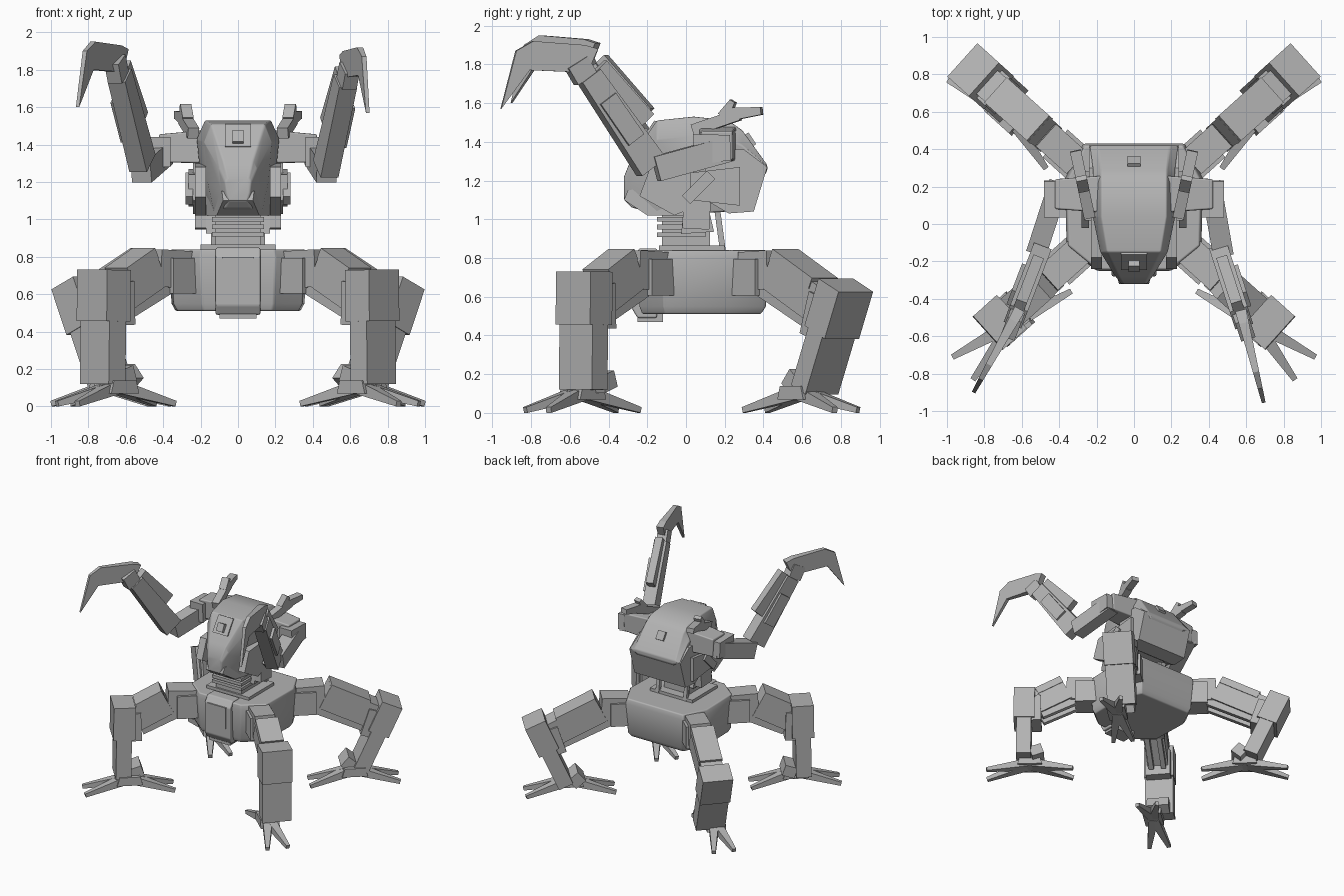
import bpy, bmesh
from math import cos, sin, radians
from mathutils import Vector

if "Cube" in bpy.data.objects:
    bpy.data.objects.remove(bpy.data.objects["Cube"])

shade = .45
colour = (shade, shade, shade, 1)
grey = bpy.data.materials.new("plain_grey")
grey.use_nodes = True
grey.diffuse_color = colour
grey.node_tree.nodes["Principled BSDF"].inputs["Base Color"].default_value = colour


def loft(name, rings, bevel=False):
    """Skin a closed solid through rings of equal length."""
    bm = bmesh.new()
    rows = [[bm.verts.new(point) for point in ring] for ring in rings]
    for lower, upper in zip(rows, rows[1:]):
        for i in range(len(lower)):
            bm.faces.new((lower[i - 1], lower[i], upper[i], upper[i - 1]))
    bm.faces.new(rows[0])
    bm.faces.new(rows[-1])
    bmesh.ops.recalc_face_normals(bm, faces=bm.faces)
    for face in bm.faces:
        face.smooth = bevel
    mesh = bpy.data.meshes.new(name)
    bm.to_mesh(mesh)
    bm.free()
    mesh.materials.append(grey)
    part = bpy.data.objects.new(name, mesh)
    bpy.context.collection.objects.link(part)
    if bevel:
        rounding = part.modifiers.new("rounding", "BEVEL")
        rounding.width = .01
        rounding.segments = 2
        rounding.harden_normals = True


def heading_axes(heading):
    along = Vector((cos(radians(heading)), sin(radians(heading))))
    return along, Vector((-along.y, along.x))


def prism(name, profile, origin=(0, 0), heading=90, half=.1, tip=None, side=1, shift=0, bevel=False):
    """Widen a (distance, height) profile sideways, tapering from half to tip along the heading."""
    along, across = heading_axes(heading)
    near = min(r for r, z in profile)
    length = max(r for r, z in profile) - near
    tip = half if tip is None else tip
    rings = []
    for sign in (-1, 1):
        ring = []
        for r, z in profile:
            width = half + (tip - half) * (r - near) / length
            spot = Vector(origin) + along * r + across * (shift + sign * width)
            ring.append((side * spot.x, spot.y, z))
        rings.append(ring)
    loft(name, rings, bevel)


def beam(name, start, end, thick, end_thick=None, **options):
    """Straight tapered bar between two (distance, height) joints."""
    start, end = Vector(start), Vector(end)
    normal = (end - start).orthogonal().normalized()
    a = normal * thick / 2
    b = normal * (end_thick or thick) / 2
    prism(name, [start - a, end - b, end + b, start + a], **options)


def mirrored(half_ring):
    return half_ring + [(-x, y, z) for x, y, z in reversed(half_ring)]


# Hull: one tapered outline stacked in layers
outline = [(.2, -.25), (.36, -.12), (.37, .24), (.27, .43)]
layers = {.51: .9, .55: .96, .8: 1, .84: .97}
loft("hull", [mirrored([(x * k, y * k, z) for x, y in outline]) for z, k in layers.items()], bevel=True)
prism("hull_front_panel", [(-.15, .85), (-.24, .85), (-.28, .8), (-.28, .54), (-.25, .49), (-.15, .49)],
      half=.12, bevel=True)
beam("front_panel_plate", (-.28, .62), (-.28, .8), .016, half=.085)
beam("hull_belly", (-.25, .5), (-.12, .5), .06)

# Neck
beam("neck_base", (-.14, .85), (.2, .85), .03, half=.2)
beam("neck_column", (0, .85), (0, 1.05), .25, half=.12)
for height in (.92, .96, 1):
    beam("neck_ring", (-.15, height), (.1, height), .025, half=.14)
beam("neck_joint", (.06, .93), (.05, 1.08), .17, .12, half=.17)

# Head: canopy swept from snout to the wedge back as (y, half width, bottom, top)
sections = [(-.32, .07, 1.1, 1.22), (-.28, .1, 1.06, 1.32), (-.15, .18, 1.03, 1.51), (.04, .22, 1.03, 1.53),
            (.22, .22, 1.04, 1.51), (.29, .22, 1.05, 1.46), (.42, .24, 1.25, 1.28)]
rings = []
for y, w, low, top in sections:
    rise = top - low
    rings.append(mirrored([(w * .7, y, low), (w * .9, y, low + rise * .35), (w, y, low + rise * .8), (w * .8, y, top)]))
loft("head", rings, bevel=True)
beam("head_hatch", (-.2, 1.37), (-.14, 1.5), .1, .05, half=.07)
beam("hatch_window", (-.22, 1.4), (-.19, 1.46), .08, half=.03)
beam("rear_hatch", (.35, 1.38), (.31, 1.44), .03, half=.035)
prism("chin", [(-.32, 1.1), (-.2, 1.02), (.1, 1.02), (.1, 1.2), (-.3, 1.15)], half=.08, tip=.2)
prism("rear_head_block", [(.1, 1.1), (.22, 1.03), (.35, 1.04), (.42, 1.27), (.3, 1.36), (.1, 1.36)], half=.24)

for side, tag in ((1, "left_"), (-1, "right_")):
    left = side > 0

    def paired(shape, name, *points, **options):
        shape(tag + name, *points, side=side, **options)

    # Plates and pods along the head
    paired(beam, "neck_cable", (.19, .84), (.16, 1.06), .03, origin=(.13, 0), half=.015)
    paired(prism, "cheek", [(-.24, 1.12), (-.06, 1.02), (.04, 1.06), (.04, 1.3), (-.18, 1.28)], origin=(.2, 0), half=.03)
    paired(beam, "side_pod", (.02, 1.17), (.28, 1.17), .14, .2, origin=(.23, 0), half=.035)
    paired(beam, "sensor", (0, 1.1), (.13, 1.23), .06, origin=(.26, 0), half=.02)
    paired(beam, "jaw_guard", (.05, .95), (.06, 1.13), .14, origin=(.2, 0), half=.03)

    # Forked horn
    horn = dict(origin=(.23, 0), heading=78, half=.03)
    paired(beam, "horn", (.04, 1.46), (.28, 1.54), .06, **horn)
    paired(beam, "horn_upper_fork", (.2, 1.53), (.25, 1.61), .06, .03, **horn)
    paired(beam, "horn_rear_fork", (.22, 1.54), (.4, 1.56), .07, .04, **horn)

    # Shoulder and upper arm
    paired(beam, "shoulder", (.15, 1.39), (.42, 1.38), .18, .15, origin=(0, .16), heading=0, tip=.08, bevel=True)
    paired(beam, "shoulder_cap", (.04, 1.36), (.23, 1.37), .16, .13, origin=(.42, 0), half=.06)
    paired(beam, "upper_arm", (-.05, 1.36), (.32, 1.26), .13, origin=(.42, .16), heading=-80 if left else -72, half=.055)

    # Forearm, wrist and blade; the right arm is raised and spread wider
    lift = Vector((0, 0 if left else .03))
    forearm = dict(origin=(.46 if left else .5, -.15), heading=-72 if left else -69)
    low, high = Vector((.03, 1.27)) + lift, Vector((.37, 1.74)) + lift
    back = Vector((-.07, .06))
    paired(beam, "forearm", low, high, .16, .12, half=.05, **forearm)
    paired(beam, "forearm_spine", low.lerp(high, .35) + back * 1.3, high + back * .8, .09, half=.03, **forearm)
    paired(beam, "forearm_guard", low.lerp(high, .3), low.lerp(high, .75), .1, half=.03, shift=.04, **forearm)
    paired(beam, "wrist", high - back / 4, high - back + lift / 2 + Vector((0, .13)), .12, half=.04, **forearm)
    blade = [(-.04, 1.88), (.03, 1.9), (.3, 1.92), (.39, 1.87), (.47, 1.57), (.32, 1.77), (.08, 1.76), (0, 1.79)]
    paired(prism, "blade", [Vector(point) + lift for point in blade], origin=(.58, -.5) if left else (.63, -.49),
           heading=-76 if left else -61, half=.03, tip=.01)

    # Legs: front shins stand upright, rear shins lean outward
    for end, hip, heading, foot, top in (("front_", (.3, -.15), -42, (.57, .12), (.56, .73)),
                                         ("rear_", (.31, .33), 42, (.5, .12), (.74, .66))):
        foot, top = Vector(foot), Vector(top)
        middle = foot.lerp(top, .55)
        bend = Vector((.22, .74))
        knee = foot.lerp(top, .8) - Vector((.09, 0))
        plane = dict(origin=hip, heading=heading)
        paired(beam, end + "hip", (-.06, .7), (.15, .7), .19, **plane)
        paired(beam, end + "hip_arm", (0, .73), bend, .2, half=.08, **plane)
        paired(beam, end + "thigh", bend, knee, .2, half=.085, **plane)
        ridge = Vector((.04, .08))
        paired(beam, end + "thigh_guard", bend + ridge, bend.lerp(knee, .8) + ridge, .06, half=.09, **plane)
        for shift in (-.05, .05):
            paired(beam, end + "thigh_piston", (.15, .63), knee - ridge * 1.3, .06, half=.02, shift=shift, **plane)
        paired(beam, end + "knee_block", middle, top, .17, half=.12, **plane)
        paired(beam, end + "knee_joint", middle - Vector((.09, .02)), knee + Vector((.01, .06)), .1, **plane)
        paired(beam, end + "shin", foot, middle, .12, half=.115, **plane)
        inward = foot - Vector((.12, 0))
        paired(beam, end + "ankle", inward, inward.lerp(middle, .25), .1, half=.09, **plane)

        # Foot, set slightly to one side of the shin, with two toes each way
        along, across = heading_axes(heading)
        centre = Vector(hip) + along * (foot.x - .05) - across * .05
        paired(beam, end + "foot", (0, .07), (0, .14), .2, .16, origin=centre, heading=heading, half=.075)
        for splay in (-13, 13, 167, 193):
            paired(beam, end + "toe", (.03, .1), (.36, .015), .07, .03, origin=centre, heading=heading + splay,
                   half=.04, tip=.015)
